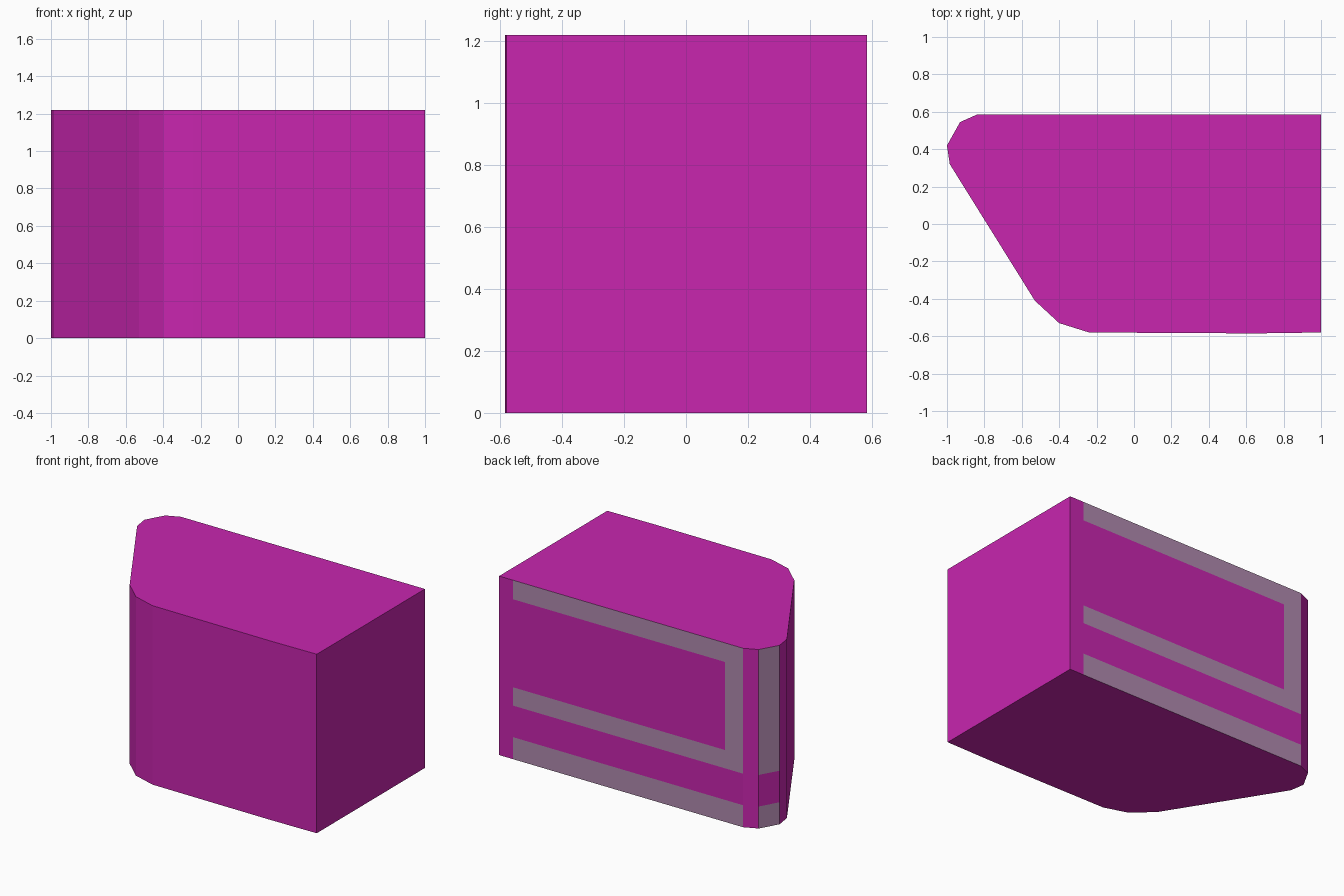
import bpy, bmesh
from mathutils import Vector

if "Cube" in bpy.data.objects:
    bpy.data.objects.remove(bpy.data.objects["Cube"])

HEIGHT = 1.22
# Plan outline, counter-clockwise seen from above
OUTLINE = [(1.0, -0.58), (1.0, 0.585), (-0.84, 0.585), (-0.93, 0.545),
           (-1.0, 0.42), (-0.985, 0.32), (-0.53, -0.41), (-0.40, -0.53),
           (-0.24, -0.58), (0.65, -0.585)]
# Levels that bound the painted bands, and the upright ends of the bands
BAND_Z = (0.15, 0.365, 0.49, 1.09)
BAND_X = (0.895, -0.705)


def material(name, color):
    mat = bpy.data.materials.new(name)
    mat.diffuse_color = (*color, 1)
    mat.use_nodes = True
    mat.node_tree.nodes["Principled BSDF"].inputs["Base Color"].default_value = mat.diffuse_color
    return mat


def side_faces(bm, a, b):
    """Faces lying on the wall between outline points a and b."""
    d = (Vector(b) - Vector(a)).normalized()
    normal = Vector((d.y, -d.x, 0))
    return [f for f in bm.faces if f.normal.dot(normal) > 0.9999
            and abs((f.calc_center_median() - Vector((*a, 0))).dot(normal)) < 1e-4]


def cut(bm, wall, co, normal):
    """Split one wall along a plane, leaving the other walls whole."""
    faces = side_faces(bm, *wall)
    edges = {e for f in faces for e in f.edges}
    verts = {v for f in faces for v in f.verts}
    bmesh.ops.bisect_plane(bm, geom=faces + list(edges) + list(verts),
                           plane_co=co, plane_no=normal)
    bm.normal_update()


# Block: extruded outline
bm = bmesh.new()
base = bm.faces.new([bm.verts.new((x, y, 0)) for x, y in OUTLINE])
top = bmesh.ops.extrude_face_region(bm, geom=[base], use_keep_orig=True)
bmesh.ops.translate(bm, vec=(0, 0, HEIGHT),
                    verts=[g for g in top["geom"] if isinstance(g, bmesh.types.BMVert)])
bmesh.ops.recalc_face_normals(bm, faces=bm.faces)
bm.normal_update()

# Split the back wall and the narrow corner wall along the band borders
back, corner = OUTLINE[1:3], OUTLINE[3:5]
for wall in (back, corner):
    for z in (BAND_Z if wall is back else BAND_Z[:2]):
        cut(bm, wall, (0, 0, z), (0, 0, 1))
for x in BAND_X:
    cut(bm, back, (x, 0, 0), (1, 0, 0))

# Paint the bands: bottom stripe, and a bracket of two rails and an upright
for f in side_faces(bm, *back):
    c = f.calc_center_median()
    bracket = c.z > BAND_Z[1] and (c.z < BAND_Z[2] or c.z > BAND_Z[3] or c.x < BAND_X[1])
    if c.x < BAND_X[0] and (c.z < BAND_Z[0] or bracket):
        f.material_index = 1
for f in side_faces(bm, *corner):
    z = f.calc_center_median().z
    if z < BAND_Z[0] or z > BAND_Z[1]:
        f.material_index = 1

mesh = bpy.data.meshes.new("corner_block")
bm.to_mesh(mesh)
bm.free()
mesh.materials.append(material("magenta", (0.578, 0.019, 0.428)))
mesh.materials.append(material("mauve_band", (0.44, 0.254, 0.428)))
bpy.context.collection.objects.link(bpy.data.objects.new("corner_block", mesh))
